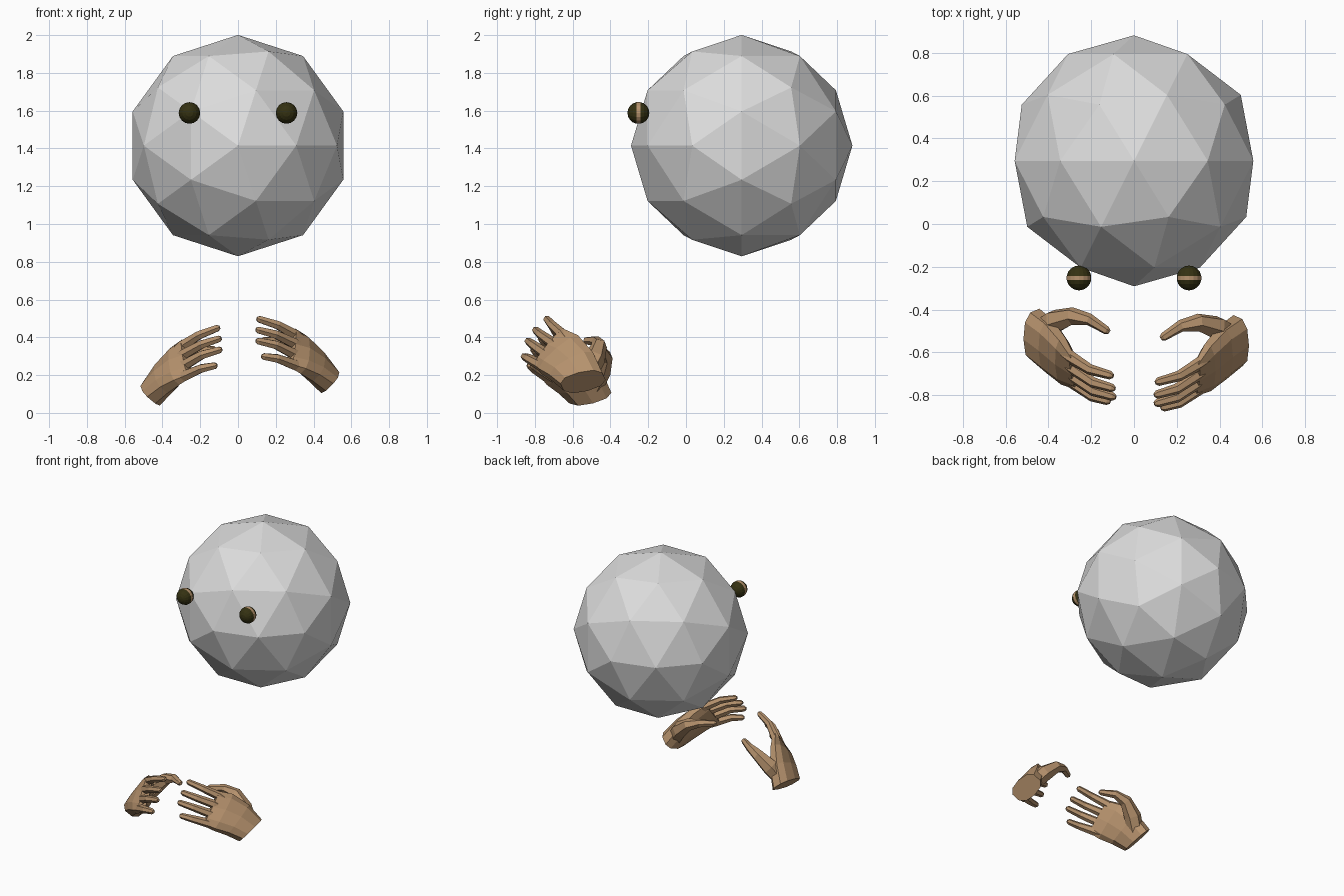
import bpy, bmesh, math
from mathutils import Vector, Matrix

if "Cube" in bpy.data.objects:
    bpy.data.objects.remove(bpy.data.objects["Cube"])


def material(name, rgb):
    m = bpy.data.materials.new(name)
    m.diffuse_color = (*rgb, 1)
    m.use_nodes = True
    m.node_tree.nodes["Principled BSDF"].inputs["Base Color"].default_value = m.diffuse_color
    return m


GREY = material("light_grey", (0.72, 0.72, 0.72))
TAN = material("tan", (0.47, 0.29, 0.155))
OLIVE = material("dark_olive", (0.035, 0.031, 0.006))


def finish(bm, name, mats):
    bmesh.ops.recalc_face_normals(bm, faces=bm.faces)
    mesh = bpy.data.meshes.new(name)
    bm.to_mesh(mesh)
    bm.free()
    for m in mats:
        mesh.materials.append(m)
    obj = bpy.data.objects.new(name, mesh)
    bpy.context.collection.objects.link(obj)
    return obj


def loft(bm, rings):
    """Skin a list of point rings and close both ends."""
    loops = [[bm.verts.new(p) for p in ring] for ring in rings]
    n = len(loops[0])
    for a, b in zip(loops, loops[1:]):
        for i in range(n):
            bm.faces.new((a[i], a[(i + 1) % n], b[(i + 1) % n], b[i]))
    bm.faces.new(loops[0][::-1])
    bm.faces.new(loops[-1])


def section(c, u, v, n, power=0.8):
    """Rounded-box cross-section around c with half axes u and v."""
    ring = []
    for i in range(n):
        a = 2 * math.pi * (i + 0.5) / n
        cs, sn = math.cos(a), math.sin(a)
        ring.append(Vector(c)
                    + Vector(u) * math.copysign(abs(cs) ** power, cs)
                    + Vector(v) * math.copysign(abs(sn) ** power, sn))
    return ring


def digit(bm, points, radii):
    """Tapered six-sided finger along a path, with a rounded tip."""
    pts = [Vector(p) for p in points]
    end = (pts[-1] - pts[-2]).normalized()
    tip = pts[-1]
    pts[-1] = tip - end * radii[-1] * 0.7
    pts.append(tip)
    radii = list(radii) + [radii[-1] * 0.5]
    rings = []
    for i, (p, r) in enumerate(zip(pts, radii)):
        d = (pts[min(i + 1, len(pts) - 1)] - pts[max(i - 1, 0)]).normalized()
        u = d.cross(BACK).normalized()
        rings.append(section(p, u * r, u.cross(d) * r, 6, 1.0))
    loft(bm, rings)


BACK = Vector((0.66, -0.30, 0.62)).normalized()   # direction of the back of the hand


def hand(name, matrix):
    bm = bmesh.new()
    # palm and wrist: centre, half width toward the little finger, half thickness
    palm = [((0.485, -0.545, 0.165), (0, -0.115, -0.030), 0.075),
            ((0.415, -0.600, 0.245), (0, -0.120, -0.062), 0.068),
            ((0.345, -0.670, 0.310), (0, -0.108, -0.092), 0.052),
            ((0.285, -0.725, 0.345), (-0.01, -0.080, -0.098), 0.030)]
    loft(bm, [section(c, u, BACK * t, 10) for c, u, t in palm])
    # four fingers, index to little
    fingers = [((0.34, -0.625, 0.375), (0.30, -0.655, 0.415), (0.21, -0.71, 0.465), (0.10, -0.74, 0.500)),
               ((0.34, -0.670, 0.335), (0.295, -0.705, 0.370), (0.20, -0.77, 0.415), (0.095, -0.80, 0.442)),
               ((0.34, -0.710, 0.290), (0.285, -0.750, 0.318), (0.20, -0.81, 0.360), (0.095, -0.84, 0.383)),
               ((0.34, -0.745, 0.240), (0.28, -0.785, 0.262), (0.21, -0.835, 0.288), (0.125, -0.86, 0.300))]
    for path in fingers:
        digit(bm, path, (0.032, 0.030, 0.025, 0.020))
    # thumb
    digit(bm, [(0.445, -0.52, 0.21), (0.385, -0.485, 0.285), (0.30, -0.46, 0.355),
               (0.22, -0.475, 0.380), (0.125, -0.535, 0.383)],
          (0.055, 0.058, 0.042, 0.028, 0.020))
    bmesh.ops.transform(bm, matrix=matrix, verts=bm.verts)
    return finish(bm, name, [TAN])


# head: faceted ball with a pole facing forward
bm = bmesh.new()
bmesh.ops.create_icosphere(bm, subdivisions=2, radius=0.586,
                           matrix=Matrix.Translation((0, 0.295, 1.415)) @ Matrix.Rotation(math.pi / 2, 4, 'X'))
finish(bm, "head", [GREY])

# eyes: dark balls with a thin tan band round the middle
for side, label in ((-1, "left"), (1, "right")):
    centre = Vector((side * 0.257, -0.252, 1.588))
    bm = bmesh.new()
    bmesh.ops.create_uvsphere(bm, u_segments=16, v_segments=9, radius=0.058,
                              matrix=Matrix.Translation(centre) @ Matrix.Rotation(math.pi / 2, 4, 'X'))
    for f in bm.faces:
        f.material_index = int(abs(f.calc_center_median().y - centre.y) < 0.005)
    finish(bm, label + "_eye", [OLIVE, TAN])

# hands: the second is mirrored, lowered and tipped slightly
hand("right_hand", Matrix.Identity(4))
pivot = Vector((-0.3, -0.65, 0.3))
tip = Matrix.Translation(pivot) @ Matrix.Rotation(-0.06, 4, 'Y') @ Matrix.Translation(-pivot)
hand("left_hand", Matrix.Translation((0.015, 0.03, -0.058)) @ tip @ Matrix.Scale(-1, 4, (1, 0, 0)))
